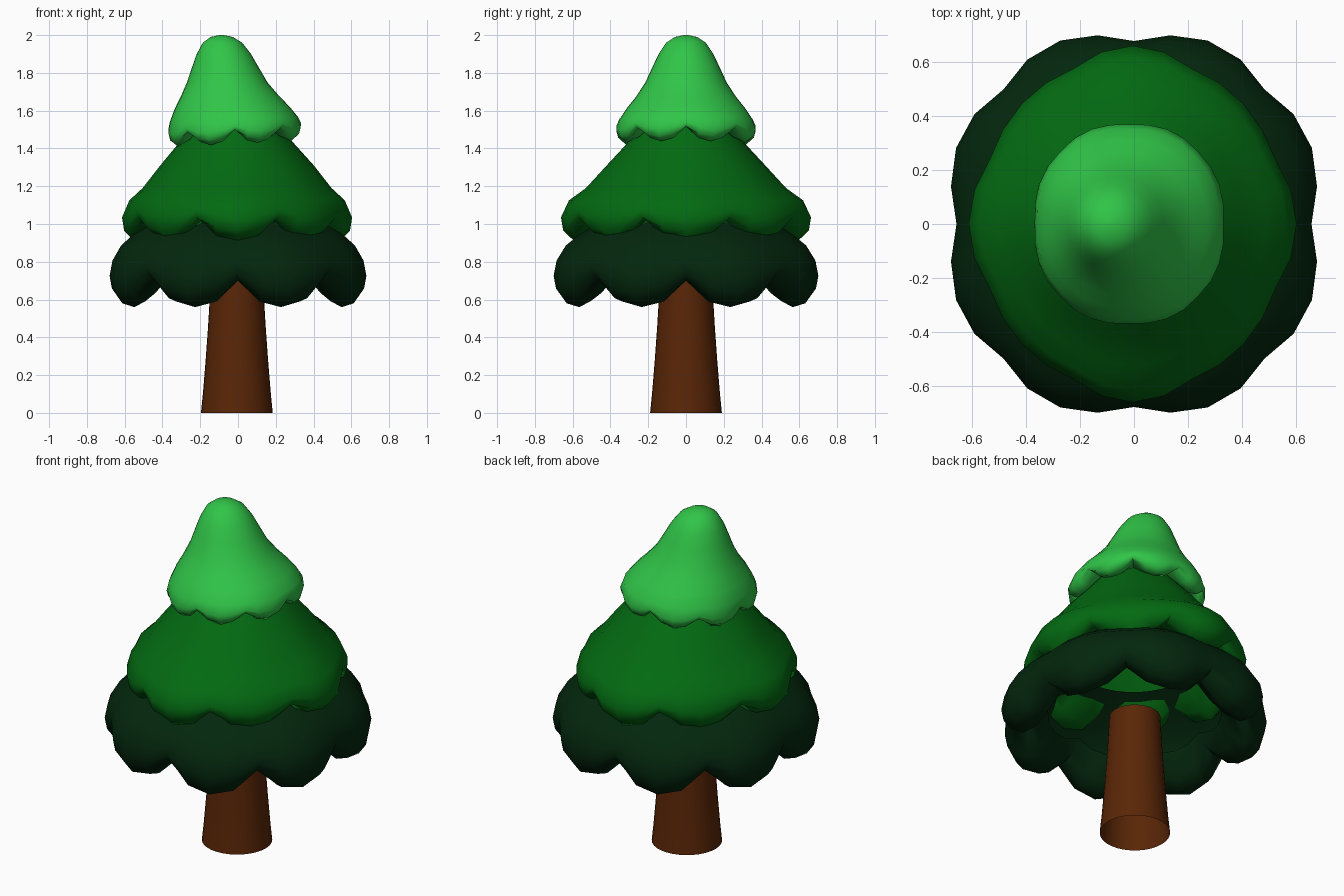
import bpy, bmesh
from math import sin, cos, pi, radians

if "Cube" in bpy.data.objects:
    bpy.data.objects.remove(bpy.data.objects["Cube"])

SEG = 32


def material(name, rgb):
    m = bpy.data.materials.new(name)
    m.diffuse_color = (*rgb, 1)
    m.use_nodes = True
    m.node_tree.nodes["Principled BSDF"].inputs["Base Color"].default_value = m.diffuse_color
    return m


def loft(name, rings, mat, cap_first=False, angle=60):
    """Join rings of points into a smooth surface."""
    bm = bmesh.new()
    loops = [[bm.verts.new(p) for p in ring] for ring in rings]
    for a, b in zip(loops, loops[1:]):
        for i in range(SEG):
            j = (i + 1) % SEG
            bm.faces.new((b[i], b[j], a[j], a[i]))
    if cap_first:
        bm.faces.new(loops[0])
    mesh = bpy.data.meshes.new(name)
    bm.to_mesh(mesh)
    bm.free()
    ob = bpy.data.objects.new(name, mesh)
    bpy.context.collection.objects.link(ob)
    mesh.materials.append(mat)
    bpy.ops.object.select_all(action='DESELECT')
    ob.select_set(True)
    bpy.context.view_layer.objects.active = ob
    bpy.ops.object.shade_smooth_by_angle(angle=radians(angle))
    return ob


def tier(name, profile, mat, squash, pinch, corner, phase=0, tilt=0, **caps):
    """Skirt with eight scallops; profile rows: radius, z, notch lift, centre x, scallop weight."""
    rings = []
    for r, z, lift, cx, w in profile:
        ring = []
        for i in range(SEG):
            t = 2 * pi * i / SEG
            notch = 1 - abs(sin(4 * t + phase))
            rr = r * (1 - pinch * w * notch) * (1 + corner * w * sin(2 * t) ** 2)
            sx = 1 - (1 - squash) * max(w, 0.2)
            x = cx + rr * sx * cos(t)
            ring.append((x, rr * sin(t), z + lift * notch ** 1.25 + tilt * w * x))
        rings.append(ring)
    return loft(name, rings, mat, **caps)


bark = material("bark", (0.10, 0.019, 0.002))
dark = material("dark_green", (0.001, 0.02, 0.004))
mid = material("mid_green", (0.001, 0.145, 0.006))
light = material("light_green", (0.03, 0.56, 0.065))

# Trunk: gently tapering open tube
trunk = [(0.138, 0.72), (0.144, 0.6), (0.153, 0.45), (0.166, 0.27), (0.18, 0.1), (0.19, 0)]
loft("trunk", [[(-0.006 + r * cos(2 * pi * i / SEG), r * sin(2 * pi * i / SEG), z)
                for i in range(SEG)] for r, z in trunk], bark)

# Bottom tier: open skirt with a rolled, scalloped rim
tier("lower_foliage", [
    (0.34, 1.07, 0, 0, 0), (0.50, 0.995, 0, 0, 0.3), (0.585, 0.94, 0, 0, 0.6),
    (0.655, 0.885, 0.01, 0, 0.9), (0.707, 0.80, 0.03, 0, 1), (0.723, 0.71, 0.07, 0, 1),
    (0.71, 0.635, 0.11, 0, 1), (0.67, 0.58, 0.13, 0, 1), (0.60, 0.56, 0.14, 0, 1),
    (0.53, 0.61, 0.12, 0, 0.8), (0.475, 0.75, 0.04, 0, 0.5),
], dark, 0.97, 0.06, 0.04)

# Middle tier: scallops turned half a step
tier("middle_foliage", [
    (0.20, 1.56, 0, -0.01, 0), (0.29, 1.45, 0, -0.01, 0), (0.42, 1.31, 0, -0.005, 0.4),
    (0.53, 1.19, 0, -0.005, 0.7), (0.62, 1.125, 0.01, -0.005, 1), (0.662, 1.035, 0.04, -0.005, 1),
    (0.65, 0.965, 0.07, -0.005, 1), (0.59, 0.908, 0.115, -0.005, 1), (0.51, 0.935, 0.09, 0, 0.8),
    (0.41, 1.04, 0.02, 0, 0.4),
], mid, 0.92, 0.035, -0.045, phase=pi / 2)

# Top tier: rounded cap leaning to the left
tier("upper_foliage", [
    (0.012, 2.0, 0, -0.088, 0), (0.06, 1.99, 0, -0.086, 0), (0.105, 1.96, 0, -0.082, 0),
    (0.145, 1.90, 0, -0.075, 0), (0.178, 1.83, 0, -0.067, 0), (0.215, 1.75, 0, -0.057, 0),
    (0.265, 1.675, 0, -0.043, 0.2), (0.315, 1.615, 0, -0.032, 0.5), (0.358, 1.55, 0.005, -0.022, 0.8),
    (0.376, 1.49, 0.03, -0.018, 1), (0.366, 1.45, 0.05, -0.018, 1), (0.335, 1.425, 0.08, -0.018, 1),
    (0.29, 1.445, 0.06, -0.018, 0.8), (0.235, 1.50, 0.02, -0.02, 0.3),
], light, 0.95, 0.018, 0.03, tilt=0.05, cap_first=True)
